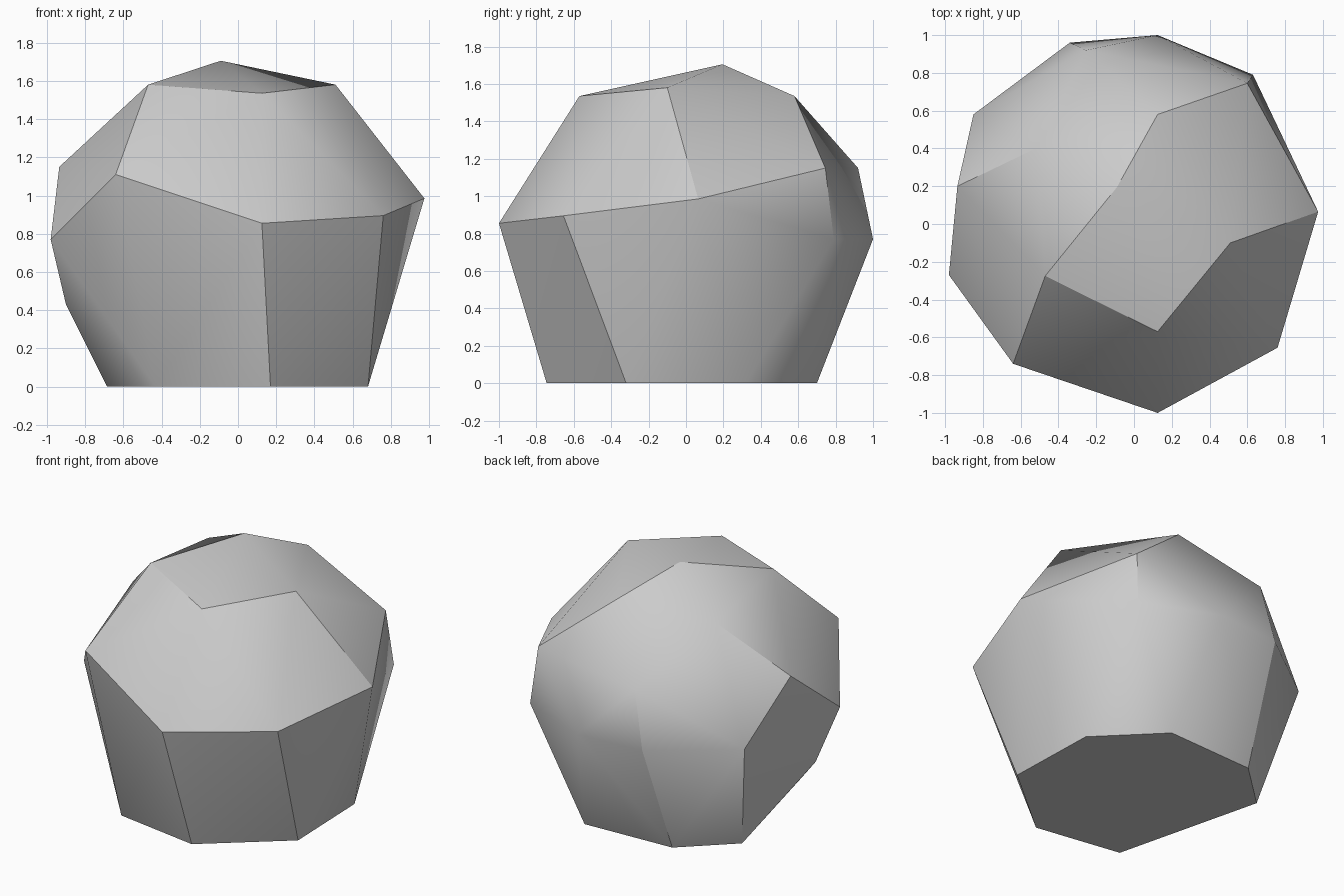
import bpy
import bmesh
from math import radians

# Remove the default object
default = bpy.data.objects.get("Cube")
if default:
    bpy.data.objects.remove(default, do_unlink=True)


def make_material(name, colour):
    material = bpy.data.materials.new(name)
    material.use_nodes = True
    material.diffuse_color = colour
    shader = material.node_tree.nodes["Principled BSDF"]
    shader.inputs["Base Color"].default_value = colour
    shader.inputs["Roughness"].default_value = 0.9
    return material


def make_hull(name, rings, material, sharp_angle):
    """Wrap a faceted convex skin around rings of corner points."""
    bm = bmesh.new()
    for ring in rings:
        for corner in ring:
            bm.verts.new(corner)
    result = bmesh.ops.convex_hull(bm, input=list(bm.verts))
    unused = {g for g in result["geom_interior"] + result["geom_unused"]
              if isinstance(g, bmesh.types.BMVert)}
    bmesh.ops.delete(bm, geom=list(unused), context='VERTS')

    # Merge the triangles of the flat underside into one face
    bmesh.ops.dissolve_limit(bm, angle_limit=radians(1),
                             verts=list(bm.verts), edges=list(bm.edges))
    bmesh.ops.recalc_face_normals(bm, faces=list(bm.faces))

    mesh = bpy.data.meshes.new(name)
    bm.to_mesh(mesh)
    bm.free()
    mesh.materials.append(material)
    obj = bpy.data.objects.new(name, mesh)
    bpy.context.collection.objects.link(obj)

    # Smooth shading that keeps the chiselled edges sharp
    bpy.ops.object.select_all(action='DESELECT')
    obj.select_set(True)
    bpy.context.view_layer.objects.active = obj
    bpy.ops.object.shade_smooth_by_angle(angle=sharp_angle)
    return obj


def flat_ring(points, height):
    return [(x, y, height) for x, y in points]


# Peak and the five corners around it
crown = [(-.09, .195, 1.705), (-.47, -.275, 1.58), (.125, -.57, 1.535),
         (.51, -.1, 1.58), (.125, .58, 1.535), (-.51, .405, 1.48)]

# Shoulder corners, raised at the back and low at the front
shoulder = [(.975, .065, .985), (.76, -.655, .895), (.125, -1, .855),
            (-.64, -.74, 1.11), (-.935, .2, 1.15), (-.255, .92, 1.15),
            (.6, .745, 1.15)]

# Widest corners, mostly at the back, and one lower chip on the side
waist = flat_ring([(-.98, -.27), (-.85, .58), (-.34, .96),
                   (.125, 1), (.63, .79)], .77)
chip = [(-.9, -.12, .43)]

# Flat underside resting on the ground
base = flat_ring([(.17, -.745), (.68, -.32), (.66, .32), (.28, .7),
                  (-.365, .67), (-.685, .37), (-.43, -.65)], 0)

stone = make_material("stone grey", (.6, .6, .6, 1))
make_hull("boulder", [crown, shoulder, waist, chip, base], stone, radians(30))
